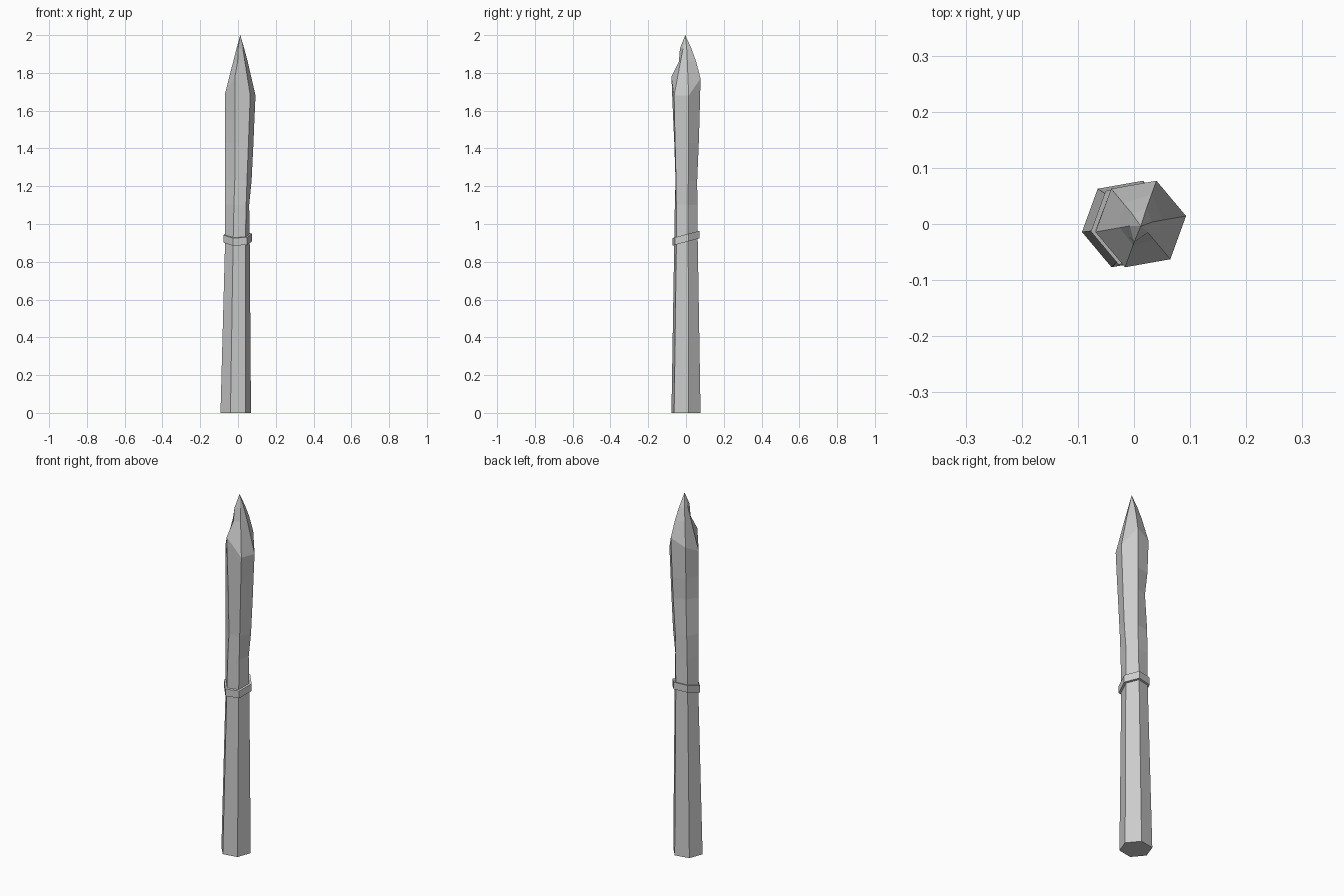
import bpy, bmesh
from math import radians, cos, sin

if "Cube" in bpy.data.objects:
    bpy.data.objects.remove(bpy.data.objects["Cube"])

ANGLES = [radians(10 + 60 * i) for i in range(6)]


def ring(bm, cx, zs, radii):
    """Six-cornered loop; zs and radii may vary per corner."""
    return [bm.verts.new((cx + r * cos(a), r * sin(a), z))
            for a, z, r in zip(ANGLES, zs, radii)]


def bridge(bm, a, b):
    for i in range(6):
        j = (i + 1) % 6
        bm.faces.new((a[i], a[j], b[j], b[i]))


def finish(bm, name):
    bmesh.ops.recalc_face_normals(bm, faces=bm.faces)
    mesh = bpy.data.meshes.new(name)
    bm.to_mesh(mesh)
    bm.free()
    obj = bpy.data.objects.new(name, mesh)
    bpy.context.collection.objects.link(obj)
    return obj


# Stake: hexagonal shaft with a waist, chipped edges and a sharpened tip
# (corner order: 10, 70, 130, 190, 250, 310 degrees)
sections = [
    (-0.012, [0.0] * 6, [0.082] * 6),
    (-0.003, [0.92] * 6, [0.066] * 6),
    (0.0, [1.10] * 6, [0.060, 0.064, 0.067, 0.070, 0.063, 0.067]),
    (0.003, [1.23] * 6, [0.070, 0.063, 0.068, 0.073, 0.059, 0.069]),
    (0.007, [1.43] * 6, [0.076, 0.072, 0.060, 0.077, 0.066, 0.075]),
    (0.009, [1.55] * 6, [0.079, 0.076, 0.074, 0.079, 0.072, 0.079]),
    (0.012, [1.68, 1.77, 1.73, 1.69, 1.78, 1.68], [0.082] * 6),
    (0.012, [1.86] * 6, [0.040, 0.057, 0.048, 0.038, 0.040, 0.038]),
    (0.012, [1.93] * 6, [0.021, 0.030, 0.025, 0.020, 0.034, 0.020]),
]
bm = bmesh.new()
loops = [ring(bm, *s) for s in sections]
for a, b in zip(loops, loops[1:]):
    bridge(bm, a, b)
bm.faces.new(loops[0])
tip = bm.verts.new((0.012, -0.004, 2.0))
for i in range(6):
    bm.faces.new((loops[-1][i], loops[-1][(i + 1) % 6], tip))
finish(bm, "stake")

# Band: thin tilted collar around the waist
bm = bmesh.new()
loops = []
for r, dz in ((0.064, -0.02), (0.077, -0.02), (0.077, 0.02), (0.064, 0.02)):
    zs = [0.925 + 0.27 * r * sin(a) + dz for a in ANGLES]
    loops.append(ring(bm, -0.001, zs, [r] * 6))
for i in range(4):
    bridge(bm, loops[i], loops[(i + 1) % 4])
finish(bm, "binding_band")
